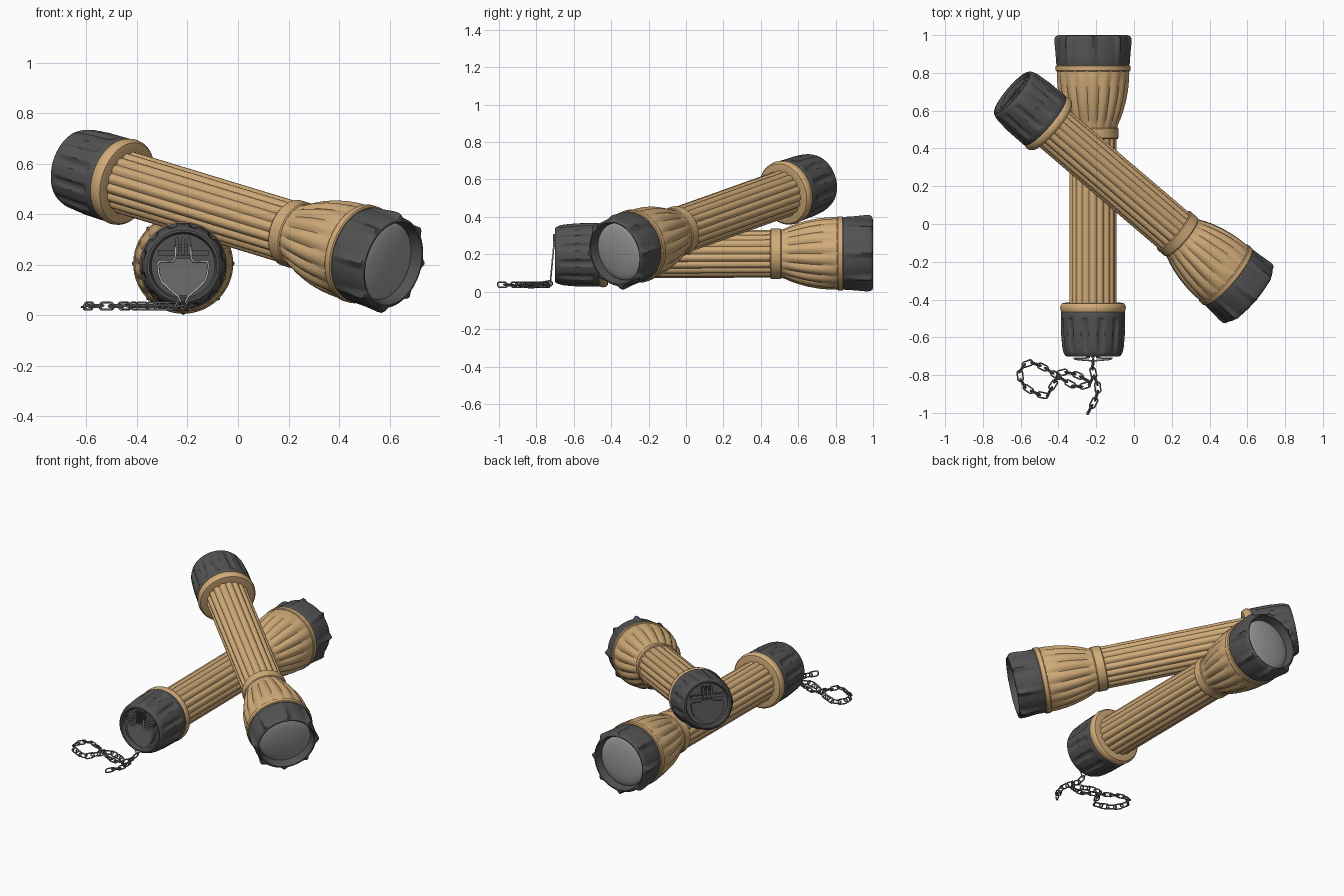
import bpy, bmesh, math
from mathutils import Vector, Matrix

if "Cube" in bpy.data.objects:
    bpy.data.objects.remove(bpy.data.objects["Cube"])


def material(name, rgb):
    m = bpy.data.materials.new(name)
    m.diffuse_color = (*rgb, 1)
    m.use_nodes = True
    m.node_tree.nodes["Principled BSDF"].inputs["Base Color"].default_value = m.diffuse_color
    return m


TAN = material("tan plastic", (0.64, 0.41, 0.19))
DARK = material("dark grey rubber", (0.085, 0.085, 0.085))
LENS = material("lens grey", (0.33, 0.33, 0.33))
DISH = material("dish grey", (0.15, 0.15, 0.15))
WIRE = material("light wire", (0.6, 0.6, 0.58))
STEEL = material("chain steel", (0.17, 0.17, 0.18))


def smooth(ob, deg=35):
    bpy.ops.object.select_all(action='DESELECT')
    ob.select_set(True)
    bpy.context.view_layer.objects.active = ob
    bpy.ops.object.shade_smooth_by_angle(angle=math.radians(deg))


def finish(bm, name, mat, mtx):
    bmesh.ops.remove_doubles(bm, verts=bm.verts, dist=1e-5)
    bmesh.ops.recalc_face_normals(bm, faces=bm.faces)
    me = bpy.data.meshes.new(name)
    bm.to_mesh(me)
    bm.free()
    me.materials.append(mat)
    ob = bpy.data.objects.new(name, me)
    bpy.context.collection.objects.link(ob)
    ob.matrix_world = mtx
    smooth(ob)
    return ob


def lathe(name, profile, mat, mtx, wave=None, n=144):
    """Revolve (s, r, amp) about the local z axis; wave(theta) * amp adds ribs or flutes."""
    bm = bmesh.new()
    rows = []
    for p in profile:
        s, r = p[:2]
        amp = p[2] if len(p) > 2 else 0
        row = []
        for i in range(n):
            t = 2 * math.pi * i / n
            q = r + (amp * wave(t) if wave else 0)
            row.append(bm.verts.new((q * math.cos(t), q * math.sin(t), s)))
        rows.append(row)
    for a, b in zip(rows, rows[1:]):
        for i in range(n):
            j = (i + 1) % n
            bm.faces.new((a[i], a[j], b[j], b[i]))
    return finish(bm, name, mat, mtx)


def box(name, c, d, mat, mtx):
    bm = bmesh.new()
    bmesh.ops.create_cube(bm, size=1, matrix=Matrix.Translation(c) @ Matrix.Diagonal((*d, 1)))
    bmesh.ops.bevel(bm, geom=bm.edges[:], offset=0.003, segments=2, affect='EDGES')
    return finish(bm, name, mat, mtx)


def plate(name, pts, z0, z1, mat, mtx):
    bm = bmesh.new()
    a = [bm.verts.new((x, y, z0)) for x, y in pts]
    b = [bm.verts.new((x, y, z1)) for x, y in pts]
    bm.faces.new(a)
    bm.faces.new(b)
    for i in range(len(pts)):
        j = (i + 1) % len(pts)
        bm.faces.new((a[i], a[j], b[j], b[i]))
    return finish(bm, name, mat, mtx)


def wires(name, paths, radius, mat, mtx, cyclic):
    cu = bpy.data.curves.new(name, 'CURVE')
    cu.dimensions = '3D'
    cu.bevel_depth = radius
    cu.bevel_resolution = 2
    cu.use_fill_caps = True
    for path in paths:
        sp = cu.splines.new('POLY')
        sp.points.add(len(path) - 1)
        for p, co in zip(sp.points, path):
            p.co = (*co, 1)
        sp.use_cyclic_u = cyclic
    cu.materials.append(mat)
    ob = bpy.data.objects.new(name, cu)
    bpy.context.collection.objects.link(ob)
    ob.matrix_world = mtx
    bpy.ops.object.select_all(action='DESELECT')
    ob.select_set(True)
    bpy.context.view_layer.objects.active = ob
    bpy.ops.object.convert(target='MESH')
    smooth(bpy.context.object, 60)


def flutes(t):
    return abs(math.sin(9 * t)) - 1


def ribs(t):
    return max(-1, min(1, 3 * math.cos(12 * t) + 1.5)) * 0.5 - 0.5


def lugs(t):
    return max(0, math.cos(8 * t)) ** 5


# D-shaped outline of the hanger on the tail
HALF = [(0.032, 0.03), (0.04, 0.018), (0.092, 0.018), (0.1, 0.008), (0.097, -0.03),
        (0.085, -0.062), (0.05, -0.095), (0.018, -0.118)]
D_SHAPE = HALF + [(-x, y) for x, y in reversed(HALF)]


def flashlight(tag, tail, head, dish_mat):
    tail, head = Vector(tail), Vector(head)
    d = (head - tail).normalized()
    x = Vector((0, 0, 1)).cross(d).normalized()
    y = d.cross(x)
    m = Matrix((x, y, d)).transposed().to_4x4()
    m.translation = tail
    # barrel with flange, collar and flared head
    lathe(tag + "_barrel", [(0.27, 0.127, 0.010), (1.16, 0.127, 0.010)], TAN, m, flutes)
    lathe(tag + "_tail_flange", [(0.225, 0.12), (0.225, 0.163), (0.238, 0.170), (0.255, 0.174), (0.27, 0.172),
                                 (0.280, 0.164), (0.283, 0.15), (0.283, 0.115)], TAN, m)
    lathe(tag + "_collar", [(1.15, 0.11), (1.15, 0.130), (1.155, 0.134), (1.205, 0.134), (1.21, 0.130),
                            (1.21, 0.11)], TAN, m)
    lathe(tag + "_flared_head", [(1.205, 0.128), (1.225, 0.133, 0.004), (1.26, 0.149, 0.010),
                                 (1.30, 0.163, 0.012), (1.35, 0.177, 0.012), (1.41, 0.188, 0.011),
                                 (1.46, 0.193, 0.009), (1.495, 0.194, 0.005), (1.515, 0.192)], TAN, m, flutes)
    lathe(tag + "_head_ring", [(1.508, 0.18), (1.508, 0.194), (1.513, 0.198), (1.537, 0.198),
                               (1.541, 0.193), (1.541, 0.17)], TAN, m)
    # bezel with lugs, and domed lens
    lathe(tag + "_bezel", [(1.54, 0.16), (1.54, 0.188, 0.002), (1.55, 0.191, 0.004), (1.60, 0.188, 0.010),
                           (1.66, 0.186, 0.018), (1.685, 0.184, 0.019), (1.695, 0.180, 0.016),
                           (1.70, 0.174, 0.008), (1.70, 0.168), (1.66, 0.158), (1.645, 0.155)],
          DARK, m, lugs)
    lathe(tag + "_lens", [(1.648 + 0.032 * math.cos(a), 0.158 * math.sin(a))
                          for a in [math.pi / 2 * i / 10 for i in range(11)]], LENS, m, n=64)
    # ribbed tail cap with recessed end
    lathe(tag + "_tail_cap", [(0.237, 0.12), (0.237, 0.166), (0.230, 0.170), (0.205, 0.170), (0.200, 0.170, 0.004),
                              (0.190, 0.170, 0.011), (0.12, 0.169, 0.011), (0.05, 0.163, 0.010),
                              (0.03, 0.159, 0.006), (0.018, 0.155), (0.006, 0.150), (0, 0.143),
                              (0, 0.134), (0.008, 0.130), (0.024, 0.126), (0.024, 0)], DARK, m, ribs)
    # hinge and hanger plate
    plate(tag + "_hanger_plate", D_SHAPE, 0.008, 0.03, dish_mat, m)
    box(tag + "_hinge_bar", (0, 0.05, 0.013), (0.2, 0.022, 0.028), DARK, m)
    for i in (-1, 0, 1):
        box(tag + "_hinge_finger", (i * 0.024, 0.078, 0.006), (0.014, 0.07, 0.034), DARK, m)
    box(tag + "_hinge_pin", (0, 0.08, 0.006), (0.07, 0.014, 0.014), DARK, m)
    return m


lower = flashlight("lower", (-0.217, -0.70, 0.196), (-0.217, 1.0, 0.206), DISH)
flashlight("upper", (-0.645, 0.695, 0.587), (0.61, -0.375, 0.206), DARK)

# wire loop hanging from the lower tail hinge
loop = [(0.03, 0.075)] + HALF[:-1] + [(0.02, -0.12), (0.006, -0.15)]
loop += [(-x, y) for x, y in reversed(loop)]
wires("hanger_loop", [[(x, y, -0.004 - (0.075 - y) * 0.1) for x, y in loop]], 0.0042, WIRE, lower, False)


# chain lying on the ground: oval links spaced along two paths
def walk(pts, step):
    """Even samples (position, direction) along a smoothed path."""
    P = [Vector(p) for p in pts]
    P = [2 * P[0] - P[1]] + P + [2 * P[-1] - P[-2]]
    fine = []
    for a, b, c, e in zip(P, P[1:], P[2:], P[3:]):
        for k in range(20):
            t = k / 20
            fine.append(0.5 * (2 * b + (c - a) * t + (2 * a - 5 * b + 4 * c - e) * t * t
                               + (3 * b - a - 3 * c + e) * t ** 3))
    acc = step / 2
    for p, q in zip(fine, fine[1:]):
        acc += (q - p).length
        if acc >= step:
            acc -= step
            yield q, (q - p).normalized()


def link(c, d, roll):
    side = Vector((0, 0, 1)).cross(d)
    side = (side if side.length > 0.1 else Vector((1, 0, 0))).normalized()
    side = Matrix.Rotation(roll, 3, d) @ side
    out = []
    for i in range(16):
        t = 2 * math.pi * (i + 0.5) / 16
        cap = 0.015 if math.cos(t) > 0 else -0.015
        out.append(c + d * (cap + 0.014 * math.cos(t)) + side * 0.015 * math.sin(t))
    return out


Z = 0.037
tail_path = [(-0.217, -0.722, 0.045), (-0.217, -0.78, Z), (-0.192, -0.865, Z), (-0.206, -0.93, Z),
             (-0.235, -0.985, Z)]
loop_path = [(x, y, Z) for x, y in [
    (-0.215, -0.81), (-0.245, -0.85), (-0.312, -0.857), (-0.39, -0.815), (-0.487, -0.755), (-0.56, -0.738),
    (-0.603, -0.79), (-0.571, -0.865), (-0.471, -0.907), (-0.43, -0.855), (-0.39, -0.79), (-0.312, -0.796),
    (-0.235, -0.835)]]
links = []
for path in (tail_path, loop_path):
    for i, (c, d) in enumerate(walk(path, 0.042)):
        links.append(link(c, d, math.radians(15 if i % 2 else 75)))
wires("chain", links, 0.0042, STEEL, Matrix(), True)
